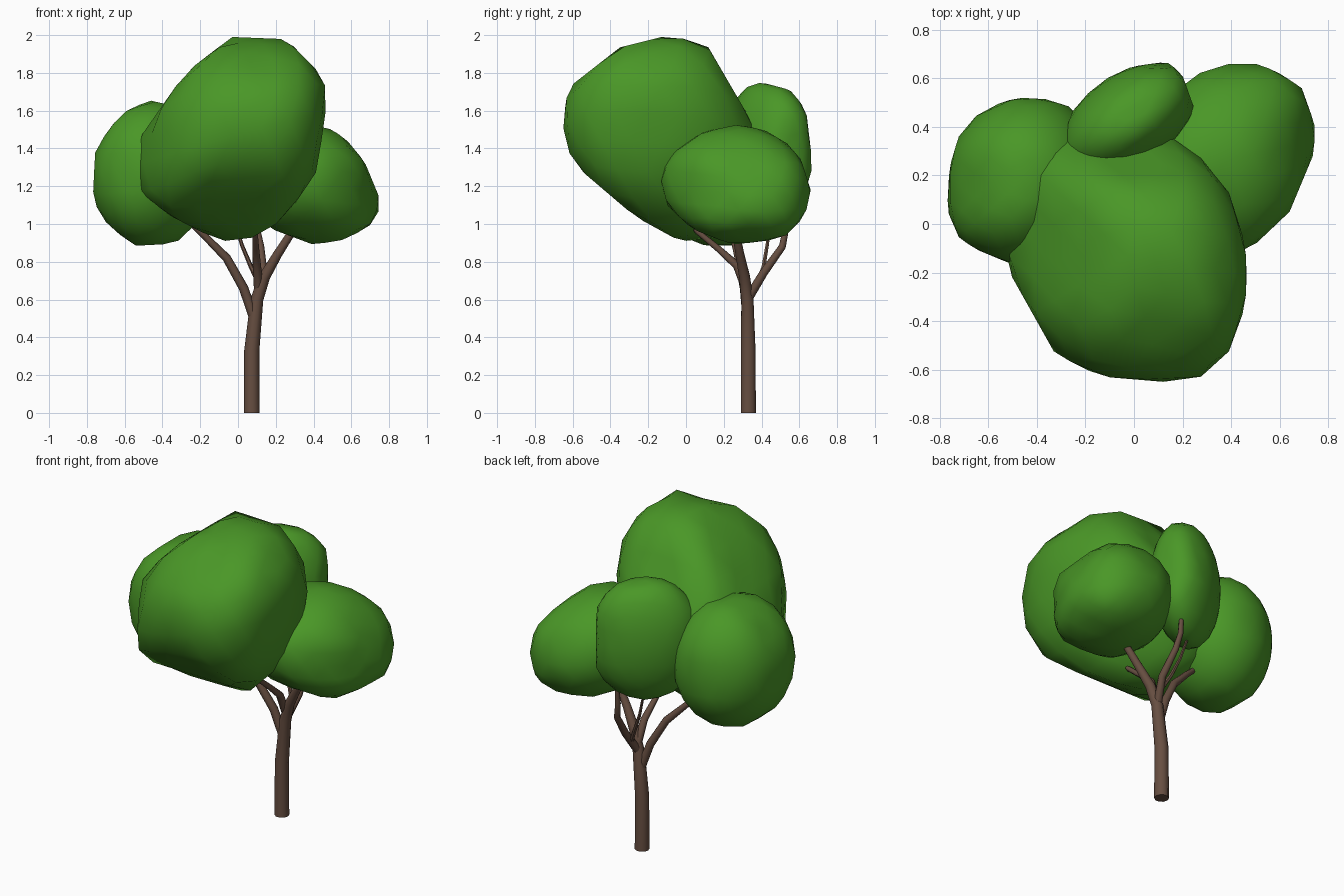
import bpy, bmesh, math
from mathutils import Vector, Matrix


def material(name, rgb):
    m = bpy.data.materials.new(name)
    m.diffuse_color = (*rgb, 1)
    return m


GREEN = material("leaf_green", (0.068, 0.31, 0.02))
BROWN = material("bark_brown", (0.135, 0.077, 0.053))


def finish(bm, name, mat, angle):
    bmesh.ops.recalc_face_normals(bm, faces=bm.faces[:])
    mesh = bpy.data.meshes.new(name)
    bm.to_mesh(mesh)
    bm.free()
    mesh.materials.append(mat)
    ob = bpy.data.objects.new(name, mesh)
    bpy.context.collection.objects.link(ob)
    bpy.ops.object.select_all(action='DESELECT')
    ob.select_set(True)
    bpy.context.view_layer.objects.active = ob
    bpy.ops.object.shade_smooth_by_angle(angle=math.radians(angle))
    return ob


def clump(name, centre, half, tilt, outlines):
    """Leaning ellipsoid trimmed flat along outline edges seen along an axis."""
    (hx, hy, hz), (xy, xz, yz) = half, tilt
    b, d = xy / hx, xz / hx
    c = math.sqrt(hy * hy - b * b)
    e = (yz - d * b) / c
    f = math.sqrt(hz * hz - d * d - e * e)
    lean = Matrix(((hx, 0, 0), (b, c, 0), (d, e, f))) * 1.04
    o = Vector(centre)
    planes = []
    for (i, j), pts in outlines:
        for p, q in zip(pts, pts[1:]):
            n = Vector((0, 0, 0))
            n[i], n[j] = q[1] - p[1], p[0] - q[0]
            dist = n[i] * (p[0] - o[i]) + n[j] * (p[1] - o[j])
            planes.append((n, dist) if dist > 0 else (-n, -dist))
    bm = bmesh.new()
    bmesh.ops.create_icosphere(bm, subdivisions=3, radius=1)
    for v in bm.verts:
        r = lean @ v.co
        k = min([1] + [dist / n.dot(r) for n, dist in planes if n.dot(r) > dist])
        v.co = o + r * k
    return finish(bm, name, GREEN, 60)


def limb(name, points, sides=10):
    """Tapered tube through (x, y, z, radius) points."""
    bm = bmesh.new()
    pos = [Vector(p[:3]) for p in points]
    rings = []
    for i, p in enumerate(points):
        t = pos[min(i + 1, len(pos) - 1)] - pos[max(i - 1, 0)]
        if i == 0 and p[2] == 0:
            t = Vector((0, 0, 1))
        q = Vector((0, 0, 1)).rotation_difference(t)
        ring = []
        for s in range(sides):
            a = math.tau * s / sides
            ring.append(bm.verts.new(pos[i] + q @ Vector((math.cos(a), math.sin(a), 0)) * p[3]))
        rings.append(ring)
    for r0, r1 in zip(rings, rings[1:]):
        for s in range(sides):
            u = (s + 1) % sides
            bm.faces.new((r0[s], r0[u], r1[u], r1[s]))
    bm.faces.new(rings[0][::-1])
    bm.faces.new(rings[-1])
    return finish(bm, name, BROWN, 50)


FRONT, SIDE, TOP = (0, 2), (1, 2), (0, 1)

# Foliage clumps
clump("main_foliage", (-0.03, -0.13, 1.45), (0.5, 0.54, 0.57), (-0.04, 0.07, -0.02), [
    (FRONT, [(0.02, 0.88), (-0.18, 0.95), (-0.37, 1.05), (-0.54, 1.19), (-0.545, 1.42), (-0.28, 1.8),
             (-0.02, 2.0), (0.25, 1.985), (0.46, 1.77), (0.465, 1.58), (0.41, 1.25), (0.3, 1.03), (0.02, 0.88)]),
    (SIDE, [(0.2, 0.89), (0.03, 0.875), (-0.27, 1.04), (-0.54, 1.27), (-0.665, 1.44), (-0.625, 1.72),
            (-0.35, 1.935), (-0.09, 2.0), (0.11, 1.95), (0.36, 1.52)]),
    (TOP, [(-0.54, -0.15), (-0.31, -0.56), (-0.11, -0.63), (0.25, -0.66), (0.41, -0.51),
           (0.465, -0.3), (0.46, -0.1), (0.38, 0.21), (0.18, 0.38)])])
clump("left_foliage", (-0.46, 0.18, 1.27), (0.31, 0.34, 0.385), (0.01, 0, 0), [
    (FRONT, [(-0.19, 0.93), (-0.35, 0.895), (-0.54, 0.885), (-0.68, 0.98), (-0.77, 1.12),
             (-0.755, 1.4), (-0.62, 1.585), (-0.47, 1.655), (-0.36, 1.63)]),
    (TOP, [(-0.54, -0.15), (-0.755, -0.06), (-0.77, 0.14), (-0.74, 0.34), (-0.65, 0.465),
           (-0.48, 0.52), (-0.3, 0.51)])])
clump("right_foliage", (0.39, 0.265, 1.205), (0.37, 0.395, 0.315), (0.03, -0.02, -0.012), [
    (FRONT, [(0.24, 0.95), (0.4, 0.89), (0.55, 0.915), (0.69, 0.98), (0.765, 1.1),
             (0.67, 1.33), (0.53, 1.5), (0.44, 1.525)]),
    (SIDE, [(0.18, 0.915), (0.03, 0.975), (-0.1, 1.1), (-0.13, 1.22), (-0.13, 1.3), (-0.05, 1.4),
            (0.1, 1.49), (0.27, 1.525), (0.48, 1.49), (0.61, 1.34), (0.66, 1.18), (0.63, 1.04),
            (0.53, 0.94), (0.36, 0.89)]),
    (TOP, [(0.46, -0.12), (0.64, 0.05), (0.765, 0.35), (0.69, 0.56), (0.53, 0.665), (0.33, 0.668)])])
clump("back_foliage", (-0.02, 0.43, 1.385), (0.275, 0.235, 0.365), (0.03, 0, 0), [
    (SIDE, [(0.27, 1.71), (0.4, 1.75), (0.55, 1.71), (0.635, 1.61), (0.66, 1.4)]),
    (TOP, [(-0.3, 0.26), (-0.28, 0.4), (-0.24, 0.52), (-0.13, 0.6), (0, 0.65), (0.14, 0.668),
           (0.2, 0.61), (0.25, 0.47), (0.2, 0.36)])])

# Trunk, running on into the right-hand branch
limb("trunk", [(0.073, 0.33, 0, 0.042), (0.073, 0.33, 0.33, 0.04), (0.1, 0.325, 0.6, 0.034),
               (0.14, 0.31, 0.72, 0.03), (0.21, 0.285, 0.84, 0.024), (0.3, 0.26, 0.98, 0.02),
               (0.34, 0.25, 1.1, 0.015)])
# Branches into each clump
limb("left_branch", [(0.085, 0.325, 0.5, 0.026), (0.03, 0.31, 0.66, 0.025), (-0.06, 0.28, 0.82, 0.023),
                     (-0.18, 0.25, 0.94, 0.018), (-0.3, 0.22, 1.05, 0.014)], 8)
limb("front_branch", [(0.11, 0.325, 0.64, 0.025), (0.1, 0.27, 0.78, 0.022), (0.095, 0.17, 0.87, 0.017),
                      (0.09, 0.06, 0.96, 0.014), (0.08, -0.02, 1.06, 0.012)], 8)
limb("back_branch", [(0.1, 0.325, 0.6, 0.025), (0.135, 0.41, 0.74, 0.022), (0.12, 0.51, 0.88, 0.019),
                     (0.1, 0.53, 0.98, 0.016), (0.1, 0.54, 1.1, 0.012)], 8)
limb("back_twig", [(0.11, 0.38, 0.69, 0.014), (0.07, 0.41, 0.77, 0.012), (0.02, 0.43, 0.89, 0.01),
                   (-0.02, 0.45, 1.03, 0.008)], 6)
